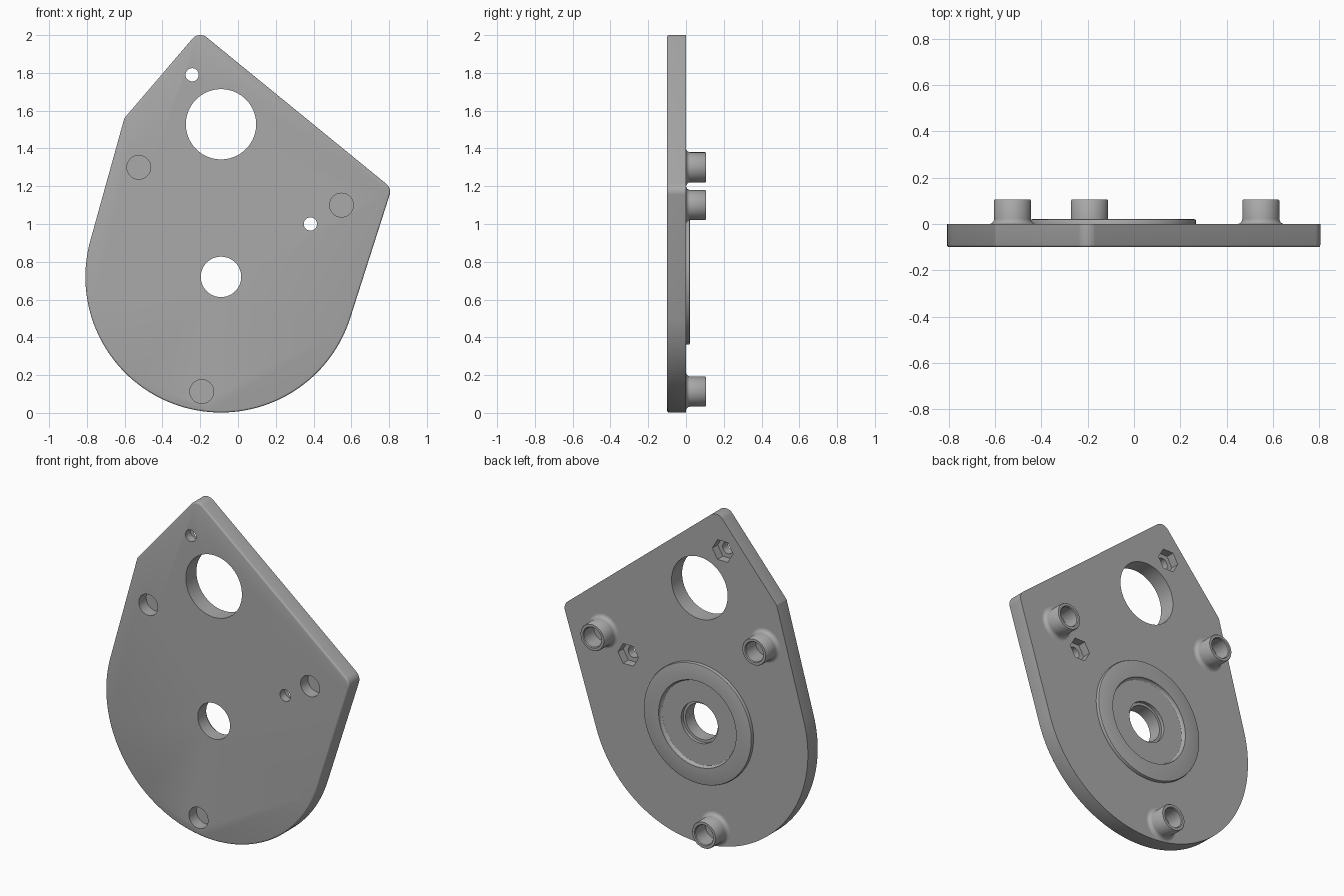
import bpy, bmesh
from math import sin, cos, pi
from mathutils import Vector, Matrix
from mathutils.geometry import convex_hull_2d

if "Cube" in bpy.data.objects:
    bpy.data.objects.remove(bpy.data.objects["Cube"])

GREY = (0.4, 0.4, 0.4, 1)
mat = bpy.data.materials.new("plain grey")
mat.use_nodes = True
mat.diffuse_color = GREY
mat.node_tree.nodes["Principled BSDF"].inputs["Base Color"].default_value = GREY

FRONT, BACK = -0.1, 0.0
HUB = (-0.09, 0.72)
PEGS = [(-0.525, 1.3), (0.548, 1.1), (-0.192, 0.113)]
SCREWS = [(-0.243, 1.79), (0.383, 1.0)]


def circle(x, z, r, n):
    return [(x + r * cos(2 * pi * i / n), z + r * sin(2 * pi * i / n)) for i in range(n)]


def finish(bm, name):
    bmesh.ops.recalc_face_normals(bm, faces=bm.faces)
    mesh = bpy.data.meshes.new(name)
    bm.to_mesh(mesh)
    bm.free()
    mesh.materials.append(mat)
    obj = bpy.data.objects.new(name, mesh)
    bpy.context.collection.objects.link(obj)
    return obj


def smooth(obj):
    bpy.ops.object.select_all(action='DESELECT')
    obj.select_set(True)
    bpy.context.view_layer.objects.active = obj
    bpy.ops.object.shade_smooth_by_angle(angle=0.65)


def prism(outline, y0, y1, name, bevel=0):
    """Extrude an x-z outline from y0 to y1, optionally rounding the y0 rim."""
    bm = bmesh.new()
    face = bm.faces.new([bm.verts.new((x, y0, z)) for x, z in outline])
    new = bmesh.ops.extrude_face_region(bm, geom=[face], use_keep_orig=True)["geom"]
    bmesh.ops.translate(bm, vec=(0, y1 - y0, 0),
                        verts=[v for v in new if isinstance(v, bmesh.types.BMVert)])
    if bevel:
        rim = [e for e in bm.edges if all(abs(v.co.y - y0) < 1e-5 for v in e.verts)]
        bmesh.ops.bevel(bm, geom=rim, offset=bevel, segments=3, profile=0.5, affect='EDGES')
    return finish(bm, name)


def lathe(profile, centre, name, steps=64):
    """Spin a (radius, y) profile around the y axis."""
    bm = bmesh.new()
    verts = [bm.verts.new((r, y, 0)) for r, y in profile]
    edges = [bm.edges.new(pair) for pair in zip(verts, verts[1:])]
    bmesh.ops.spin(bm, geom=verts + edges, cent=(0, 0, 0), axis=(0, 1, 0),
                   angle=2 * pi, steps=steps)
    bmesh.ops.remove_doubles(bm, verts=bm.verts, dist=1e-5)
    bmesh.ops.translate(bm, vec=(centre[0], 0, centre[1]), verts=bm.verts)
    obj = finish(bm, name)
    smooth(obj)
    return obj


def cut(target, centre, r, y0, y1, sides=64):
    """Subtract a round or many-sided hole running along y."""
    cutter = prism(circle(*centre, r, sides), y0, y1, "cutter")
    cutter.hide_render = True
    mod = target.modifiers.new("hole", 'BOOLEAN')
    mod.operation = 'DIFFERENCE'
    mod.solver = 'EXACT'
    mod.object = cutter
    bpy.ops.object.select_all(action='DESELECT')
    bpy.context.view_layer.objects.active = target
    target.select_set(True)
    bpy.ops.object.modifier_apply(modifier=mod.name)
    bpy.data.objects.remove(cutter)


# Plate: taut outline around one big arc and three rounded corners
points = circle(*HUB, 0.718, 160) + circle(-0.2, 1.945, 0.055, 48) \
    + circle(0.75, 1.17, 0.055, 48) + circle(-0.588, 1.553, 0.015, 24)
outline = [points[i] for i in convex_hull_2d([Vector(p) for p in points])]
plate = prism(outline, FRONT, BACK, "plate", bevel=0.01)

# Through holes and the counterbore at the hub
cut(plate, (-0.09, 1.528), 0.186, -0.2, 0.2, 96)
cut(plate, HUB, 0.107, -0.2, 0.2)
cut(plate, HUB, 0.122, -0.02, 0.2)

# Screw holes with six-sided nut pockets at the back
for s in SCREWS:
    cut(plate, s, 0.035, -0.2, 0.2, 32)
    cut(plate, s, 0.068, -0.05, 0.2, 6)

# Blind holes in the front, behind each peg
for p in PEGS:
    cut(plate, p, 0.063, -0.2, -0.03, 48)
smooth(plate)

# Hollow pegs with a filleted foot
F = 0.022
foot = [(0.08 + F - F * sin(a), F - F * cos(a)) for a in (i * pi / 12 for i in range(7))]
peg = foot + [(0.08, 0.101), (0.077, 0.105), (0.062, 0.105), (0.058, 0.1),
              (0.058, 0.005), (0, 0.005)]
for i, p in enumerate(PEGS):
    lathe(peg, p, f"peg_{i + 1}", 48)

# Raised ring around the hub
lathe([(0.358, -0.005), (0.358, 0.014), (0.356, 0.019), (0.35, 0.021), (0.257, 0.021),
       (0.256, 0.009), (0.253, 0.003), (0.245, -0.001)], HUB, "hub_ring", 96)
